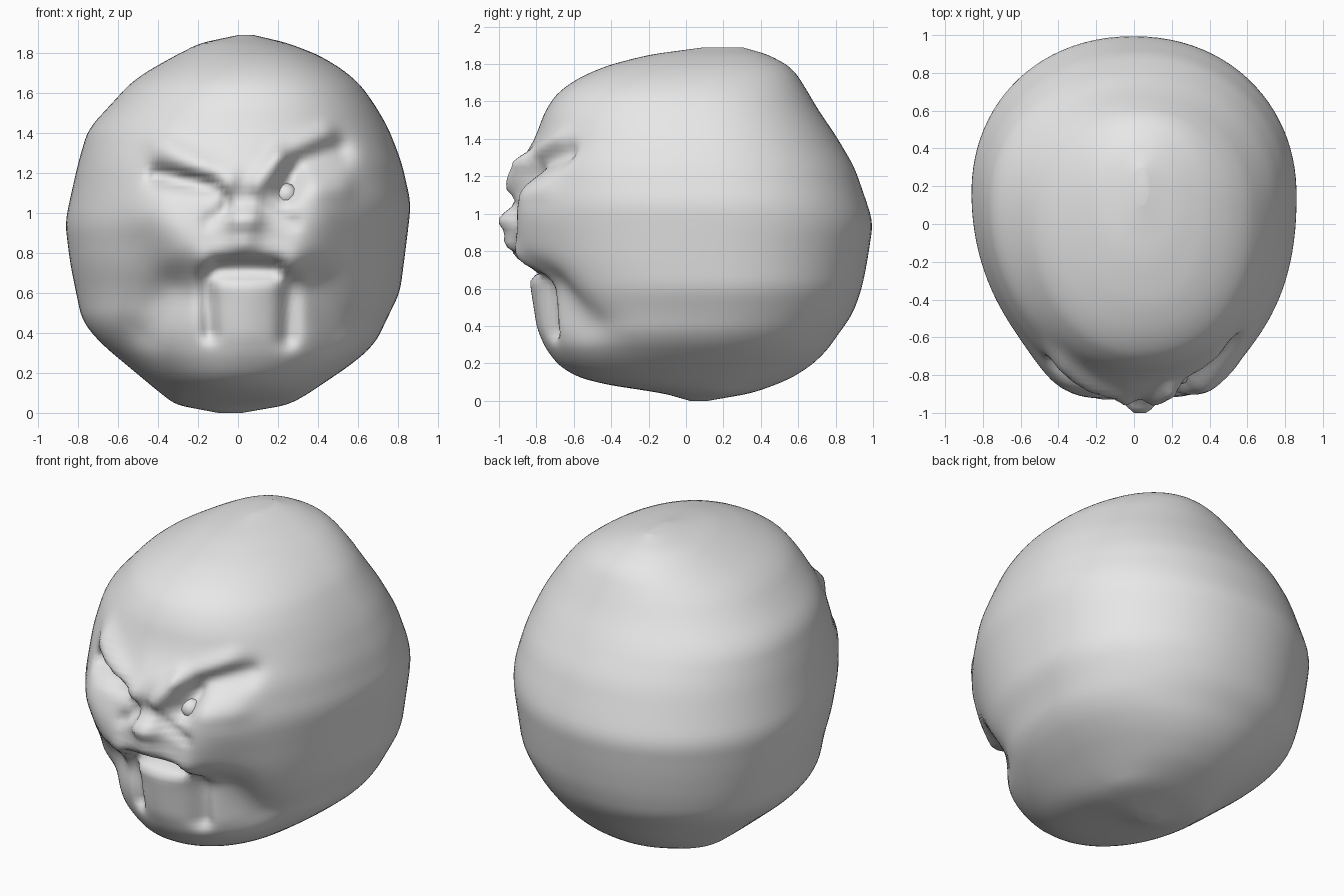
import bpy, bmesh, math
from mathutils import Vector

cube = bpy.data.objects.get("Cube")
if cube:
    bpy.data.objects.remove(cube)

HEIGHT = 1.89
RINGS, SEGMENTS = 96, 128
WIDEST = .56  # where the head is widest, from front to back

clay = bpy.data.materials.new("grey_clay")
clay.use_nodes = True
clay.diffuse_color = (0.8, 0.8, 0.8, 1)
clay.node_tree.nodes["Principled BSDF"].inputs["Base Color"].default_value = clay.diffuse_color

# Head outline: height, right edge, left edge, front edge, back edge
OUTLINE = [
    (0, -.1, .02, .02, .12), (.04, -.31, .25, -.12, .35),
    (.1, -.39, .36, -.52, .52), (.15, -.45, .43, -.64, .62),
    (.25, -.57, .58, -.73, .74), (.35, -.69, .69, -.76, .81),
    (.46, -.78, .74, -.78, .89), (.6, -.81, .81, -.8, .94),
    (.75, -.84, .83, -.86, .97), (.95, -.865, .855, -.9, 1),
    (1.05, -.845, .865, -.9, .97), (1.25, -.8, .82, -.88, .9),
    (1.42, -.75, .755, -.8, .8), (1.55, -.63, .68, -.755, .71),
    (1.67, -.52, .59, -.67, .64), (1.78, -.33, .43, -.47, .57),
    (1.85, -.19, .25, -.2, .44), (HEIGHT, 0, .08, .1, .3),
]

# Sculpting strokes on the face: start, end, width, push outwards
brows = [
    ((-.38, 1.33), (-.06, 1.15), .07, .06),
    ((.1, 1.14), (.2, 1.27), .05, .06),
    ((.22, 1.29), (.44, 1.4), .05, .03),
    ((0, 1.22), (.06, 1.22), .1, .03),
]
sockets = [
    ((-.4, 1.19), (-.14, 1.14), .045, -.1),
    ((-.07, 1.09), (-.05, 1.02), .03, -.05),
    ((.3, 1.25), (.5, 1.31), .07, -.08),
    ((.24, 1.1), (.27, 1.18), .05, -.09),
    ((.13, 1.02), (.28, .95), .03, -.03),
    ((-.15, .96), (-.08, 1), .03, -.03),
]
cheeks = [
    ((-.4, 1), (-.28, .85), .16, .08),
    ((.4, 1), (.34, .85), .16, .07),
    ((.4, 1.12), (.52, 1.13), .06, .03),
    ((-.33, .62), (-.48, .42), .12, -.07),
    ((.4, .62), (.5, .42), .12, -.07),
]
nose = [
    ((.01, .97), (.06, .97), .06, .08),
    ((-.04, .94), (.11, .94), .09, .025),
]
mouth = [
    ((-.15, .78), (.03, .84), .07, .04),
    ((.03, .84), (.26, .76), .07, .04),
    ((-.1, .72), (.18, .72), .045, -.12),
    ((-.16, .68), (-.14, .4), .04, -.06),
    ((.26, .65), (.25, .38), .05, -.06),
    ((.04, .55), (.04, .42), .14, .03),
]
STROKES = [(Vector(a), Vector(b), w, d)
           for a, b, w, d in brows + sockets + cheeks + nose + mouth]


def outline_at(z):
    """Straight interpolation between the outline rows."""
    for low, high in zip(OUTLINE, OUTLINE[1:]):
        if z <= high[0]:
            t = (z - low[0]) / (high[0] - low[0])
            return [p + (q - p) * t for p, q in zip(low[1:], high[1:])]
    return list(OUTLINE[-1][1:])


def soft_outline(z):
    """Outline averaged over a short span, so that the head is rounded."""
    span = min(.05, z / 3, (HEIGHT - z) / 3)
    rows = [outline_at(z + span * k / 3) for k in range(-3, 4)]
    return [sum(column) / len(rows) for column in zip(*rows)]


def sculpt(x, z):
    """Total outward push of all strokes at a point on the face."""
    point, total = Vector((x, z)), 0
    for start, end, width, depth in STROKES:
        line = end - start
        t = max(0, min(1, (point - start).dot(line) / line.length_squared))
        gap = (point - start - line * t).length / width
        total += depth * math.exp(-gap * gap)
    return total


def roundness(angle):
    """The left of the face is fuller than the right."""
    if math.cos(angle) < 0:
        return 2.1
    return 2.25 if math.sin(angle) > 0 else 2.0


def power(value, angle):
    return math.copysign(abs(value) ** (2 / roundness(angle)), value)


def finish(bm, name):
    bmesh.ops.recalc_face_normals(bm, faces=bm.faces)
    mesh = bpy.data.meshes.new(name)
    bm.to_mesh(mesh)
    bm.free()
    mesh.materials.append(clay)
    mesh.shade_smooth()
    obj = bpy.data.objects.new(name, mesh)
    bpy.context.collection.objects.link(obj)
    return obj


# Head: rings stacked upwards, with more points across the face
bm = bmesh.new()
rings = []
for i in range(RINGS + 1):
    z = HEIGHT * (1 - math.cos(math.pi * i / RINGS)) / 2
    right, left, front, back = soft_outline(z)
    middle = front + (back - front) * WIDEST
    ring = []
    for j in range(SEGMENTS):
        u = 2 * math.pi * j / SEGMENTS - math.pi
        angle = u - .45 * math.sin(u)
        facing = math.cos(angle)
        reach = middle - front if facing > 0 else back - middle
        x = (left + right) / 2 + (left - right) / 2 * power(math.sin(angle), angle)
        y = middle - reach * power(facing, angle)
        if facing > 0:
            y -= sculpt(x, z) * min(1, facing * 2)
        ring.append(bm.verts.new((x, max(y, -1), z)))
    rings.append(ring)
for low, high in zip(rings, rings[1:]):
    for j in range(SEGMENTS):
        k = (j + 1) % SEGMENTS
        bm.faces.new((low[j], low[k], high[k], high[j]))
bm.faces.new(rings[0])
bm.faces.new(rings[-1])
finish(bm, "head")

# Small eye sitting in the open socket
bm = bmesh.new()
bmesh.ops.create_icosphere(bm, subdivisions=2, radius=.06)
eye = finish(bm, "left_eye")
eye.location = (.24, -.79, 1.09)
